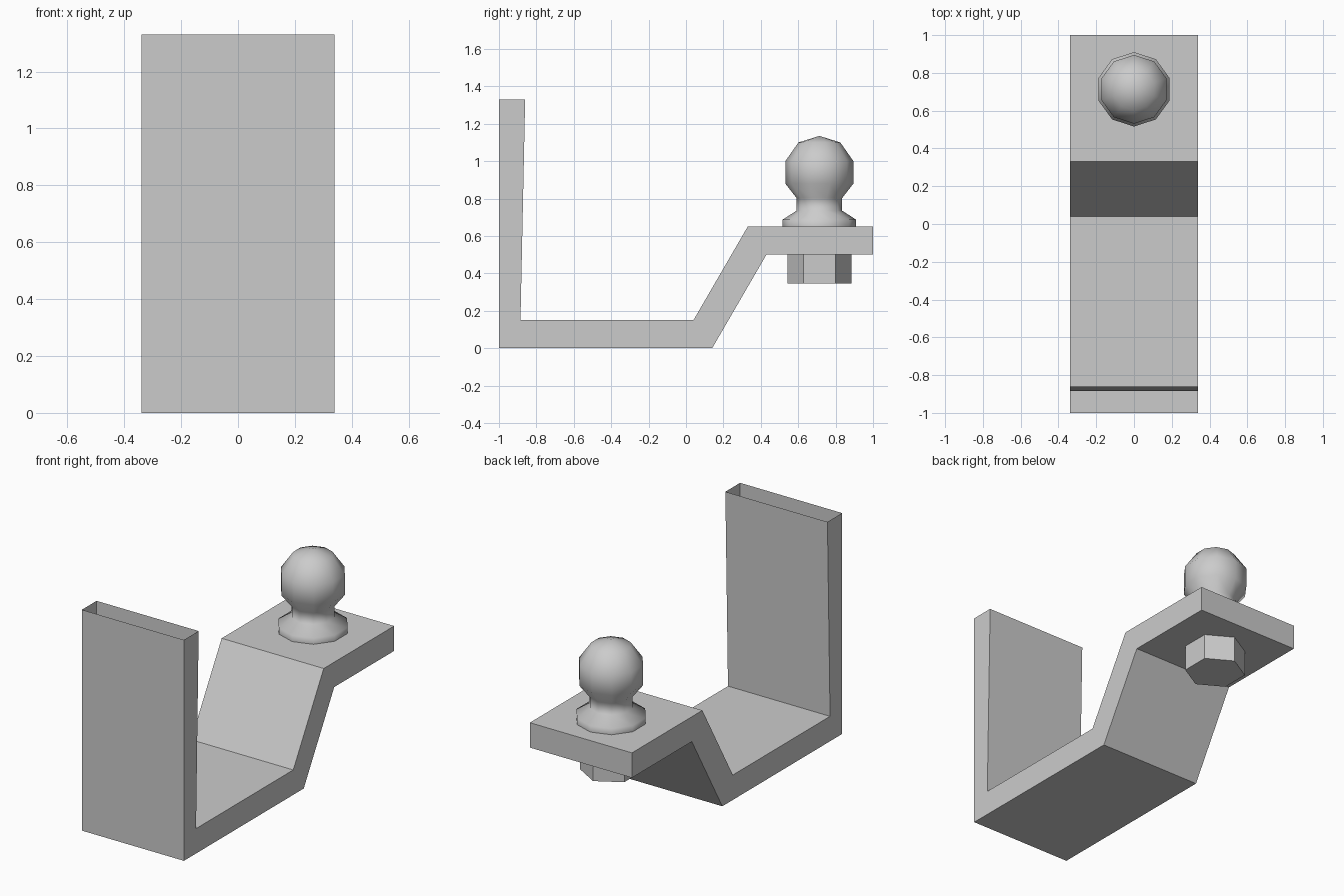
import bpy, bmesh, math

if "Cube" in bpy.data.objects:
    bpy.data.objects.remove(bpy.data.objects["Cube"])

HALF_W = 0.34
BALL_Y = 0.713


def make_object(name, bm):
    bmesh.ops.recalc_face_normals(bm, faces=bm.faces)
    mesh = bpy.data.meshes.new(name)
    bm.to_mesh(mesh)
    bm.free()
    obj = bpy.data.objects.new(name, mesh)
    bpy.context.collection.objects.link(obj)
    return obj


def lathe(name, profile, sides):
    """Revolve (radius, z) points about the ball axis, first corner towards +y."""
    bm = bmesh.new()
    rings = []
    for r, z in profile:
        ring = []
        for i in range(sides):
            a = 2 * math.pi * i / sides
            ring.append(bm.verts.new((r * math.sin(a), BALL_Y + r * math.cos(a), z)))
        rings.append(ring)
    for low, high in zip(rings, rings[1:]):
        for i in range(sides):
            j = (i + 1) % sides
            bm.faces.new((low[i], low[j], high[j], high[i]))
    bm.faces.new(rings[0])
    bm.faces.new(rings[-1])
    bmesh.ops.remove_doubles(bm, verts=bm.verts, dist=0.0005)
    return make_object(name, bm)


# Bent drawbar: side profile (y, z) extruded across the width
profile = [(-1, 0), (0.14, 0), (0.43, 0.5), (1, 0.5), (1, 0.65),
           (0.33, 0.65), (0.04, 0.15), (-0.885, 0.15), (-0.86, 1.33), (-1, 1.33)]
bm = bmesh.new()
left = [bm.verts.new((-HALF_W, y, z)) for y, z in profile]
right = [bm.verts.new((HALF_W, y, z)) for y, z in profile]
bm.faces.new(left)
bm.faces.new(right)
n = len(profile)
top_face = None
for i in range(n):
    j = (i + 1) % n
    face = bm.faces.new((left[i], left[j], right[j], right[i]))
    if profile[i][1] == profile[j][1] == 1.33:
        top_face = face
bmesh.ops.recalc_face_normals(bm, faces=bm.faces)
# The upright is open at the top
bmesh.ops.delete(bm, geom=[top_face], context='FACES_ONLY')
make_object("drawbar", bm)

# Hitch ball with flange and neck
ball = lathe("hitch_ball", [(0.197, 0.65), (0.197, 0.687), (0.122, 0.735), (0.122, 0.803),
                            (0.182, 0.88), (0.182, 1.0), (0.112, 1.1), (0.0001, 1.135)], 10)
bpy.context.view_layer.objects.active = ball
ball.select_set(True)
bpy.ops.object.shade_smooth_by_angle(angle=math.radians(65))

# Hexagonal nut under the plate
lathe("nut", [(0.171, 0.345), (0.171, 0.5)], 6)
